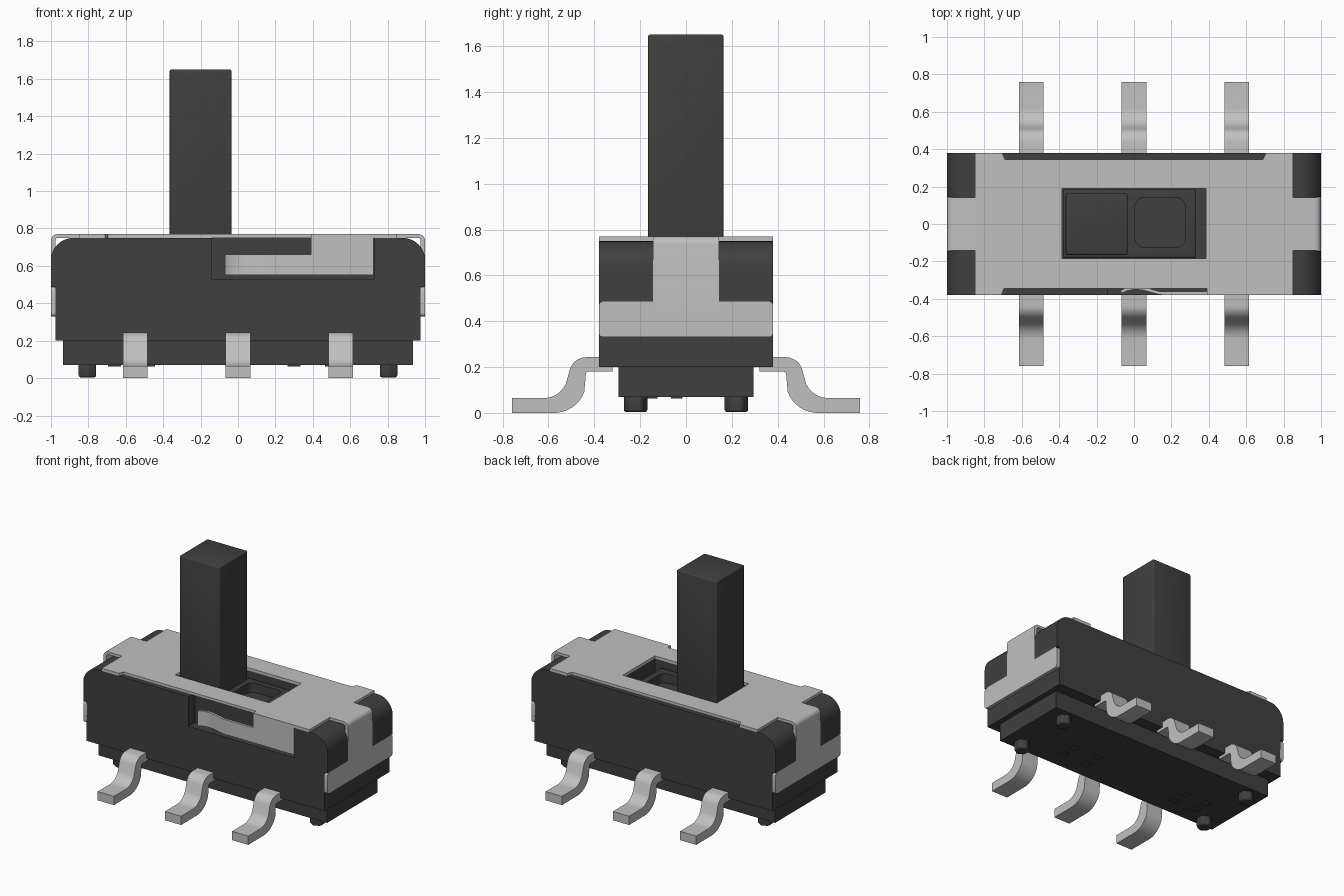
import bpy, bmesh, math

if "Cube" in bpy.data.objects:
    bpy.data.objects.remove(bpy.data.objects["Cube"])


def material(name, value):
    m = bpy.data.materials.new(name)
    m.use_nodes = True
    m.diffuse_color = (value, value, value, 1)
    m.node_tree.nodes["Principled BSDF"].inputs["Base Color"].default_value = (value, value, value, 1)
    return m


PLASTIC = material("black plastic", 0.05)
METAL = material("pale metal", 0.53)


def activate(obj):
    bpy.ops.object.select_all(action='DESELECT')
    obj.select_set(True)
    bpy.context.view_layer.objects.active = obj


def prism(name, pts, axis, lo, hi, mat, bevel=0.0):
    """Extrude a 2D outline along an axis: x takes (y,z), y takes (x,z), z takes (x,y)."""
    place = {'x': lambda u, v, w: (w, u, v),
             'y': lambda u, v, w: (u, w, v),
             'z': lambda u, v, w: (u, v, w)}[axis]
    bm = bmesh.new()
    a = [bm.verts.new(place(u, v, lo)) for u, v in pts]
    b = [bm.verts.new(place(u, v, hi)) for u, v in pts]
    bm.faces.new(a)
    bm.faces.new(b)
    n = len(pts)
    for i in range(n):
        j = (i + 1) % n
        bm.faces.new((a[i], a[j], b[j], b[i]))
    bmesh.ops.recalc_face_normals(bm, faces=bm.faces)
    me = bpy.data.meshes.new(name)
    bm.to_mesh(me)
    bm.free()
    me.materials.append(mat)
    obj = bpy.data.objects.new(name, me)
    bpy.context.collection.objects.link(obj)
    activate(obj)
    if bevel:
        mod = obj.modifiers.new("Bevel", 'BEVEL')
        mod.width, mod.segments, mod.limit_method = bevel, 3, 'ANGLE'
        bpy.ops.object.modifier_apply(modifier=mod.name)
    bpy.ops.object.shade_smooth_by_angle(angle=math.radians(35))
    return obj


def box(name, x, y, z, mat, bevel=0.0):
    return prism(name, [(x[0], y[0]), (x[1], y[0]), (x[1], y[1]), (x[0], y[1])],
                 'z', z[0], z[1], mat, bevel)


def cut(obj, cutter):
    activate(obj)
    mod = obj.modifiers.new("Cut", 'BOOLEAN')
    mod.operation, mod.solver, mod.object = 'DIFFERENCE', 'EXACT', cutter
    bpy.ops.object.modifier_apply(modifier=mod.name)
    bpy.data.objects.remove(cutter)
    bpy.ops.object.shade_smooth_by_angle(angle=math.radians(35))


def arc(cx, cy, r, a0, a1, n=8):
    return [(cx + r * math.cos(math.radians(a0 + (a1 - a0) * i / n)),
             cy + r * math.sin(math.radians(a0 + (a1 - a0) * i / n))) for i in range(n + 1)]


def rounded_rect(x, y, r):
    return (arc(x[1] - r, y[1] - r, r, 0, 90, 5) + arc(x[0] + r, y[1] - r, r, 90, 180, 5)
            + arc(x[0] + r, y[0] + r, r, 180, 270, 5) + arc(x[1] - r, y[0] + r, r, 270, 360, 5))


# Housing: rounded shoulders, stepped ends
half = [(0.975, 0.20), (0.975, 0.487), (1.0, 0.487)] + arc(0.88, 0.63, 0.12, 0, 90)
profile = half + [(-x, z) for x, z in reversed(half)]
housing = prism("housing", profile, 'y', -0.38, 0.38, PLASTIC)
for s in (-1, 1):
    cut(housing, box("clip_cutter", sorted((s * 0.975, s * 1.1)), (-0.145, 0.145), (0.4, 0.8), PLASTIC))
cut(housing, box("slot_cutter", (-0.385, 0.385), (-0.185, 0.19), (0.5, 0.9), PLASTIC))
cut(housing, box("recess_cutter", (-0.14, 0.73), (-0.5, -0.30), (0.53, 0.9), PLASTIC))

# Base with locating pegs and small moulded pads
box("base", (-0.935, 0.935), (-0.295, 0.295), (0.07, 0.21), PLASTIC)
for sx in (-1, 1):
    for sy in (-1, 1):
        hexagon = [(sx * 0.805 + 0.054 * math.sin(math.radians(60 * i)),
                    sy * 0.22 + 0.054 * math.cos(math.radians(60 * i))) for i in range(6)]
        prism("locating_peg", hexagon, 'z', 0.004, 0.08, PLASTIC, 0.01)
for px in (0.30, 0.50, -0.48, -0.66):
    for py in (-0.04, -0.15):
        box("base_pad", (px - 0.035, px + 0.035), (py - 0.025, py + 0.025), (0.063, 0.075), PLASTIC)

# Metal cover plate with edge notches and slider slot
outline = [(-0.85, -0.38), (-0.71, -0.38), (-0.695, -0.345), (0.39, -0.345), (0.39, -0.38), (0.85, -0.38),
           (0.85, 0.38), (0.705, 0.38), (0.69, 0.345), (-0.69, 0.345), (-0.705, 0.38), (-0.85, 0.38)]
cover = prism("cover_plate", outline, 'z', 0.75, 0.77, METAL)
cut(cover, box("slot_cutter", (-0.385, 0.385), (-0.185, 0.19), (0.7, 0.9), METAL))

# End clips: bent strap and wide band
strap = ([(0.85, 0.77)] + arc(0.965, 0.735, 0.035, 90, 0, 6) + [(1.0, 0.47), (0.975, 0.47)]
         + arc(0.963, 0.738, 0.012, 0, 90, 4) + [(0.85, 0.75)])
band = rounded_rect((-0.38, 0.38), (0.33, 0.487), 0.02)
for s in (-1, 1):
    prism("end_strap", [(s * x, z) for x, z in strap], 'y', -0.143, 0.143, METAL)
    prism("end_band", band, 'x', *sorted((s * 0.97, s * 1.0)), METAL)

# Folded front tab and its wavy spring arm
prism("front_tab", [(-0.38, 0.55), (-0.36, 0.55), (-0.345, 0.75), (-0.345, 0.77), (-0.37, 0.77), (-0.38, 0.76)],
      'x', 0.39, 0.725, METAL)
wave = [(0.40, -0.38), (0.17, -0.38), (0.13, -0.377), (0.08, -0.362), (0.04, -0.352),
        (0.0, -0.350), (-0.04, -0.358), (-0.07, -0.372)]
prism("spring_arm", wave + [(x, y + 0.018) for x, y in reversed(wave)], 'z', 0.55, 0.66, METAL)

# Slider with rounded pocket and tall handle
slider = box("slider", (-0.38, 0.33), (-0.182, 0.187), (0.5, 0.70), PLASTIC, 0.01)
cut(slider, prism("pocket_cutter", rounded_rect((0.005, 0.275), (-0.125, 0.14), 0.05),
                  'z', 0.63, 0.9, PLASTIC))
box("handle", (-0.365, -0.035), (-0.165, 0.163), (0.6, 1.65), PLASTIC, 0.008)

# Gull-wing terminals, three per side
T = 0.065
lower_r, upper_r = 0.15, 0.075
upper = ([(0.32, 0.243)] + arc(0.435, 0.243 - upper_r, upper_r, 90, 20, 7)
         + arc(0.62, T + 0.105, 0.105, 205, 270, 7) + [(0.76, T)])
lower = ([(0.76, 0.0), (0.60, 0.0)] + arc(0.575, 0.14, 0.14, 265, 200, 7)
         + arc(0.425, 0.168, 0.012, 10, 90, 4) + [(0.32, 0.18)])
for x in (-0.55, 0.0, 0.55):
    for s in (-1, 1):
        prism("terminal", [(s * y, z) for y, z in upper + lower], 'x', x - 0.066, x + 0.066, METAL)
